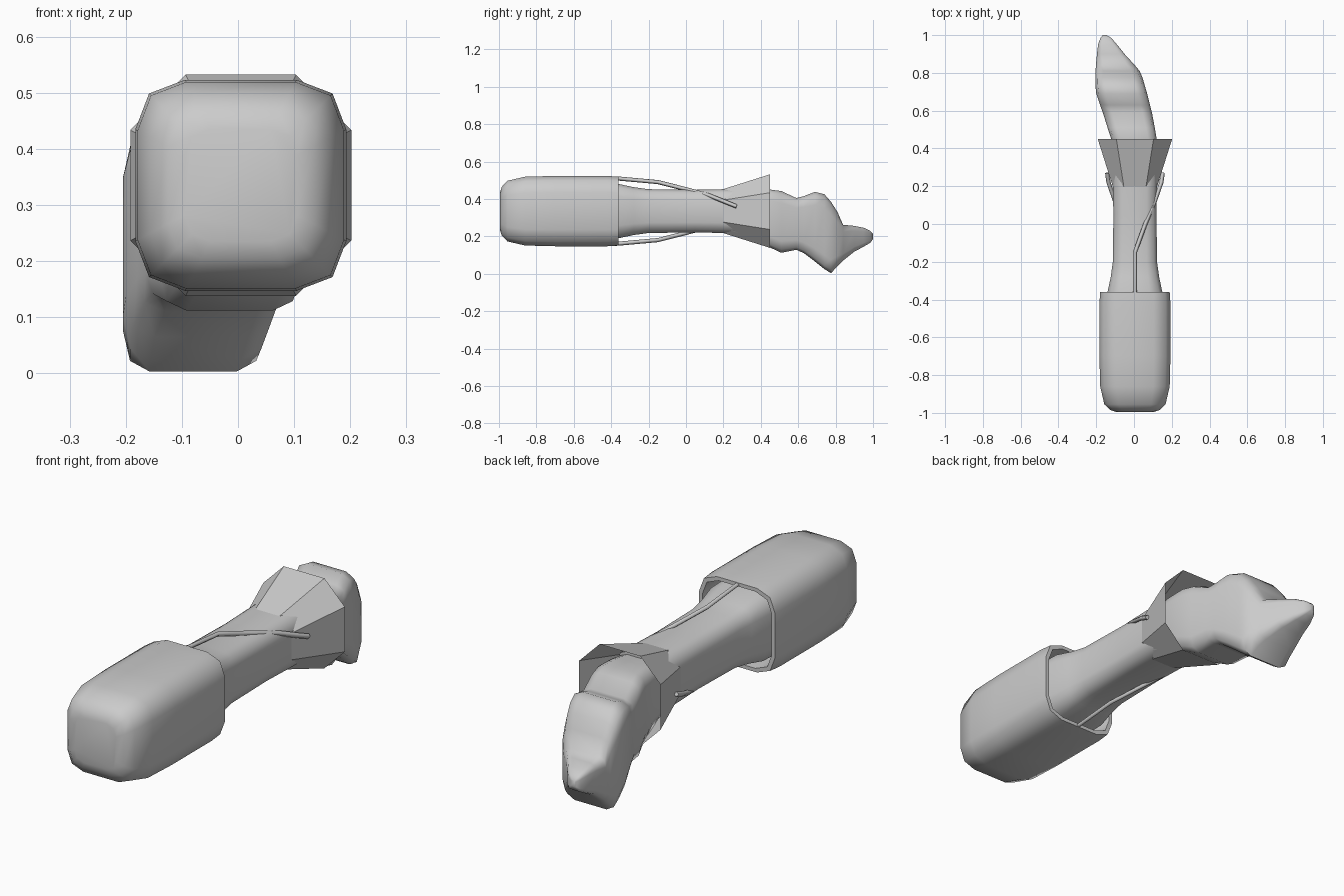
import bpy, bmesh

if "Cube" in bpy.data.objects:
    bpy.data.objects.remove(bpy.data.objects["Cube"])

CX, CZ = 0.005, 0.335   # long axis of the tool

grey = bpy.data.materials.new("plain grey")
grey.diffuse_color = (0.6, 0.6, 0.6, 1)
grey.use_nodes = True
grey.node_tree.nodes["Principled BSDF"].inputs["Base Color"].default_value = grey.diffuse_color


def corners(a, b):
    """Rounded square section: flat sides to a, chamfer point at b."""
    quarter = [(1, -a), (1, a), (b, b)]
    pts = []
    for _ in range(4):
        pts += quarter
        quarter = [(-z, x) for x, z in quarter]
    return pts


ROUND = corners(0.53, 0.87)
OCTAGON = [(1, -.5), (1, .5), (.5, 1), (-.5, 1), (-1, .5), (-1, -.5), (-.5, -1), (.5, -1)]


def loft(name, section, rings, caps=(True, True), angle=None):
    """Skin rings of (y, x min, x max, z min, z max) along the y axis."""
    bm = bmesh.new()
    loops = []
    for y, x0, x1, z0, z1 in rings:
        loops.append([bm.verts.new(((x0 + x1) / 2 + u * (x1 - x0) / 2, y,
                                    (z0 + z1) / 2 + v * (z1 - z0) / 2)) for u, v in section])
    n = len(section)
    for a, b in zip(loops, loops[1:]):
        for i in range(n):
            j = (i + 1) % n
            bm.faces.new((a[i], a[j], b[j], b[i]))
    if caps[0]:
        bm.faces.new(loops[0])
    if caps[1]:
        bm.faces.new(loops[-1][::-1])
    bmesh.ops.recalc_face_normals(bm, faces=bm.faces)
    me = bpy.data.meshes.new(name)
    bm.to_mesh(me)
    bm.free()
    me.materials.append(grey)
    ob = bpy.data.objects.new(name, me)
    bpy.context.collection.objects.link(ob)
    if angle:
        bpy.ops.object.select_all(action='DESELECT')
        ob.select_set(True)
        bpy.context.view_layer.objects.active = ob
        bpy.ops.object.shade_smooth_by_angle(angle=angle)
    return ob


def square(y, h):
    return (y, CX - h, CX + h, CZ - h, CZ + h)


# Hollow sleeve: outer skin, rim, then the inner wall and its floor
sleeve = [(-0.995, .1), (-0.985, .13), (-0.955, .162), (-0.86, .184), (-0.7, .188),
          (-0.42, .188), (-0.36, .184), (-0.36, .168), (-0.42, .164), (-0.6, .16)]
loft("sleeve", ROUND, [square(y, h) for y, h in sleeve], angle=1.0)

# Waisted shaft
shaft = [(-0.6, .15), (-0.36, .145), (-0.28, .128), (-0.2, .117), (0.05, .114),
         (0.2, .117), (0.3, .118)]
loft("shaft", ROUND, [square(y, h) for y, h in shaft], angle=1.0)

# Faceted open collar
loft("collar", OCTAGON, [square(0.185, .113), square(0.45, .197)], caps=(False, False))

# Crooked tail with a pointed underside and narrow tip
tail = [(0.24, -.10, .11, .22, .43), (0.36, -.10, .12, .18, .445), (0.45, -.12, .12, .14, .45),
        (0.51, -.14, .11, .112, .442), (0.59, -.165, .095, .128, .405),
        (0.63, -.18, .085, .11, .415), (0.69, -.2, .07, .065, .438),
        (0.74, -.205, .055, .025, .425), (0.775, -.205, .045, .003, .385),
        (0.81, -.203, .03, .04, .33), (0.84, -.202, .005, .07, .262),
        (0.9, -.196, -.05, .118, .256), (0.95, -.19, -.09, .145, .246),
        (0.985, -.178, -.12, .165, .23), (1.0, -.165, -.145, .185, .215)]
loft("tail", corners(0.62, 0.9), tail, angle=1.1)

# Two twisting cords, the second turned half way round the axis
cord = [(0.005, -0.45, .512), (0.005, -0.36, .509), (0.005, -0.15, .49), (0.06, 0.0, .452),
        (0.11, 0.12, .42), (0.145, 0.22, .38), (0.152, 0.27, .36)]
for name, s in (("upper_cord", 1), ("lower_cord", -1)):
    cu = bpy.data.curves.new(name, 'CURVE')
    cu.dimensions = '3D'
    cu.bevel_depth = 0.011
    cu.bevel_resolution = 0
    cu.use_fill_caps = True
    sp = cu.splines.new('POLY')
    sp.points.add(len(cord) - 1)
    for p, (x, y, z) in zip(sp.points, cord):
        p.co = (CX + s * (x - CX), y, CZ + s * (z - CZ), 1)
    cu.materials.append(grey)
    ob = bpy.data.objects.new(name, cu)
    bpy.context.collection.objects.link(ob)
    bpy.ops.object.select_all(action='DESELECT')
    ob.select_set(True)
    bpy.context.view_layer.objects.active = ob
    bpy.ops.object.convert(target='MESH')
